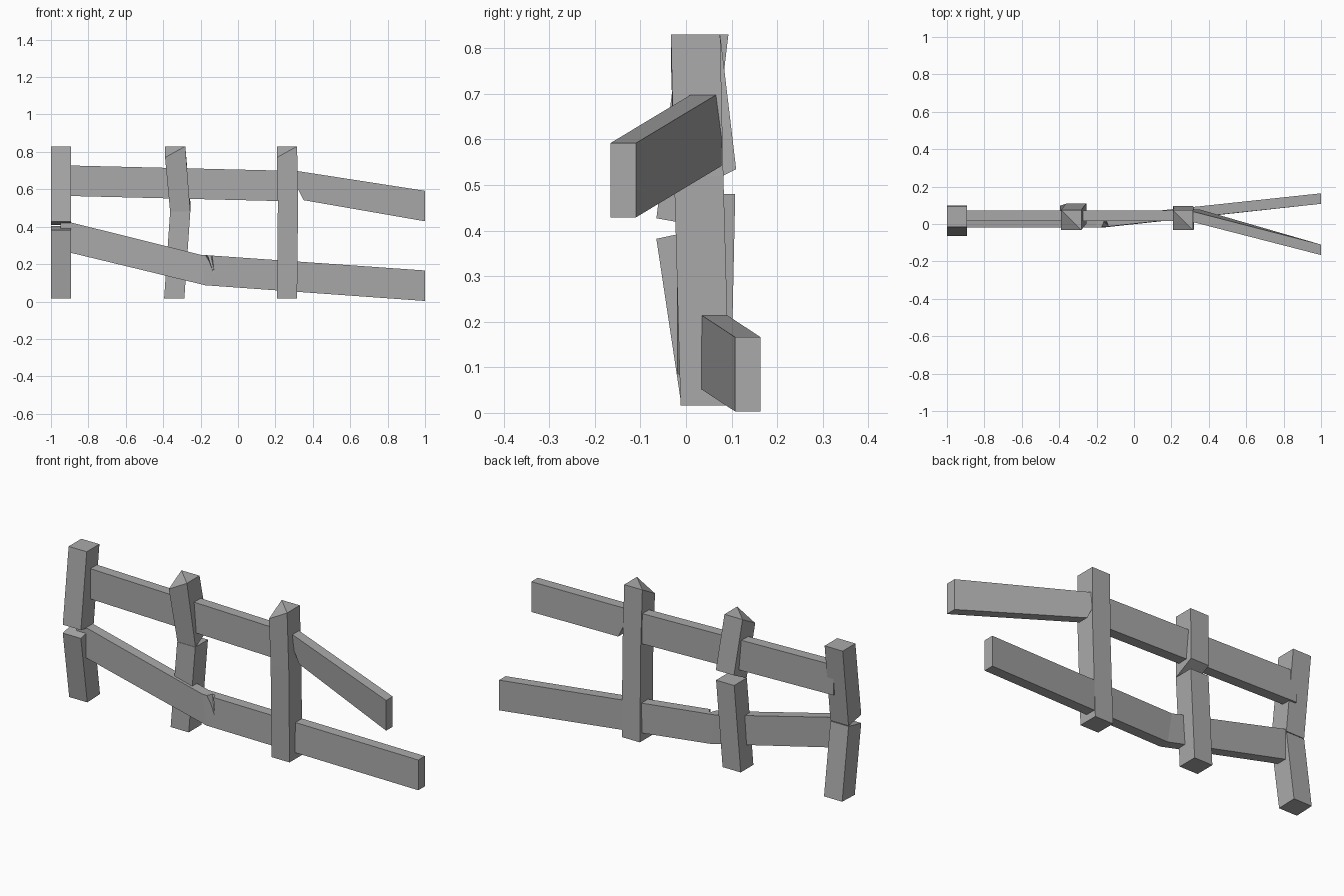
import bpy, bmesh

cube = bpy.data.objects.get("Cube")
if cube:
    bpy.data.objects.remove(cube, do_unlink=True)

grey = bpy.data.materials.new("weathered grey")
grey.use_nodes = True
colour = (0.4, 0.4, 0.4, 1)
grey.diffuse_color = colour
grey.node_tree.nodes["Principled BSDF"].inputs["Base Color"].default_value = colour


def loft(name, rings, chipped=False):
    """Skin four-cornered rings into a closed beam; optionally chip one top corner."""
    bm = bmesh.new()
    loops = [[bm.verts.new(p) for p in ring] for ring in rings]
    for a, b in zip(loops, loops[1:]):
        for i in range(4):
            j = (i + 1) % 4
            bm.faces.new((a[i], a[j], b[j], b[i]))
    bm.faces.new(loops[0][::-1])
    top = loops[-1]
    if chipped:
        top[0].co.z -= 0.06
        bm.faces.new((top[0], top[1], top[3]))
        bm.faces.new((top[1], top[2], top[3]))
    else:
        bm.faces.new(top)
    bmesh.ops.recalc_face_normals(bm, faces=bm.faces)
    mesh = bpy.data.meshes.new(name)
    bm.to_mesh(mesh)
    bm.free()
    mesh.materials.append(grey)
    obj = bpy.data.objects.new(name, mesh)
    bpy.context.collection.objects.link(obj)
    return obj


def post_ring(x, y, z_front, z_back, w=0.108):
    """Level ring from its front left corner, with a sloped cut."""
    return [(x, y, z_front), (x + w, y, z_front),
            (x + w, y + w, z_back), (x, y + w, z_back)]


def rail_ring(x_top, x_bottom, y, top, h=0.163, t=0.056):
    """Upright ring across a rail, given its front face and top height."""
    return [(x_bottom, y, top - h), (x_bottom, y + t, top - h),
            (x_top, y + t, top), (x_top, y, top)]


# Left post, snapped with its two halves hinged at the back
loft("left_post_lower", [post_ring(-1, -0.01, 0.016, 0.02),
                         post_ring(-1, -0.065, 0.382, 0.405)])
loft("left_post_upper", [post_ring(-1, -0.065, 0.427, 0.408),
                         post_ring(-1, -0.015, 0.83, 0.83)])

# Middle post, snapped with its two halves hinged at the front
loft("middle_post_lower", [post_ring(-0.395, -0.01, 0.016, 0.016),
                           post_ring(-0.363, 0.0, 0.48, 0.48)])
loft("middle_post_upper", [post_ring(-0.363, 0.002, 0.48, 0.535),
                           post_ring(-0.39, -0.033, 0.83, 0.83)], True)

# Right post, whole but slightly bent
loft("right_post", [post_ring(0.208, -0.012, 0.016, 0.016),
                    post_ring(0.213, -0.026, 0.52, 0.52),
                    post_ring(0.208, -0.033, 0.83, 0.83)], True)

# Upper rail and its broken end swinging forward
loft("upper_rail", [rail_ring(-0.93, -0.93, 0.016, 0.728),
                    rail_ring(0.31, 0.31, 0.016, 0.698)])
loft("upper_rail_broken_end", [rail_ring(0.27, 0.35, 0.022, 0.705),
                               rail_ring(1, 1, -0.166, 0.592)])

# Lower rail, cracked and bent backward
lower = loft("lower_rail", [rail_ring(-0.95, -0.95, -0.02, 0.437),
                            rail_ring(-0.2, -0.175, -0.02, 0.25),
                            rail_ring(1, 1, 0.108, 0.166)])

# Wedge-shaped crack cut into the lower rail
cutter = loft("crack_cutter", [
    [(-0.2, -0.05, 0.27), (-0.13, -0.05, 0.27),
     (-0.15, 0.02, 0.27), (-0.17, 0.02, 0.27)],
    [(-0.133, -0.05, 0.15), (-0.125, -0.05, 0.15),
     (-0.126, -0.015, 0.15), (-0.13, -0.015, 0.15)]])
cutter.hide_render = True
crack = lower.modifiers.new("crack", "BOOLEAN")
crack.operation = "DIFFERENCE"
crack.object = cutter
bpy.context.view_layer.objects.active = lower
bpy.ops.object.modifier_apply(modifier=crack.name)
bpy.data.objects.remove(cutter, do_unlink=True)
